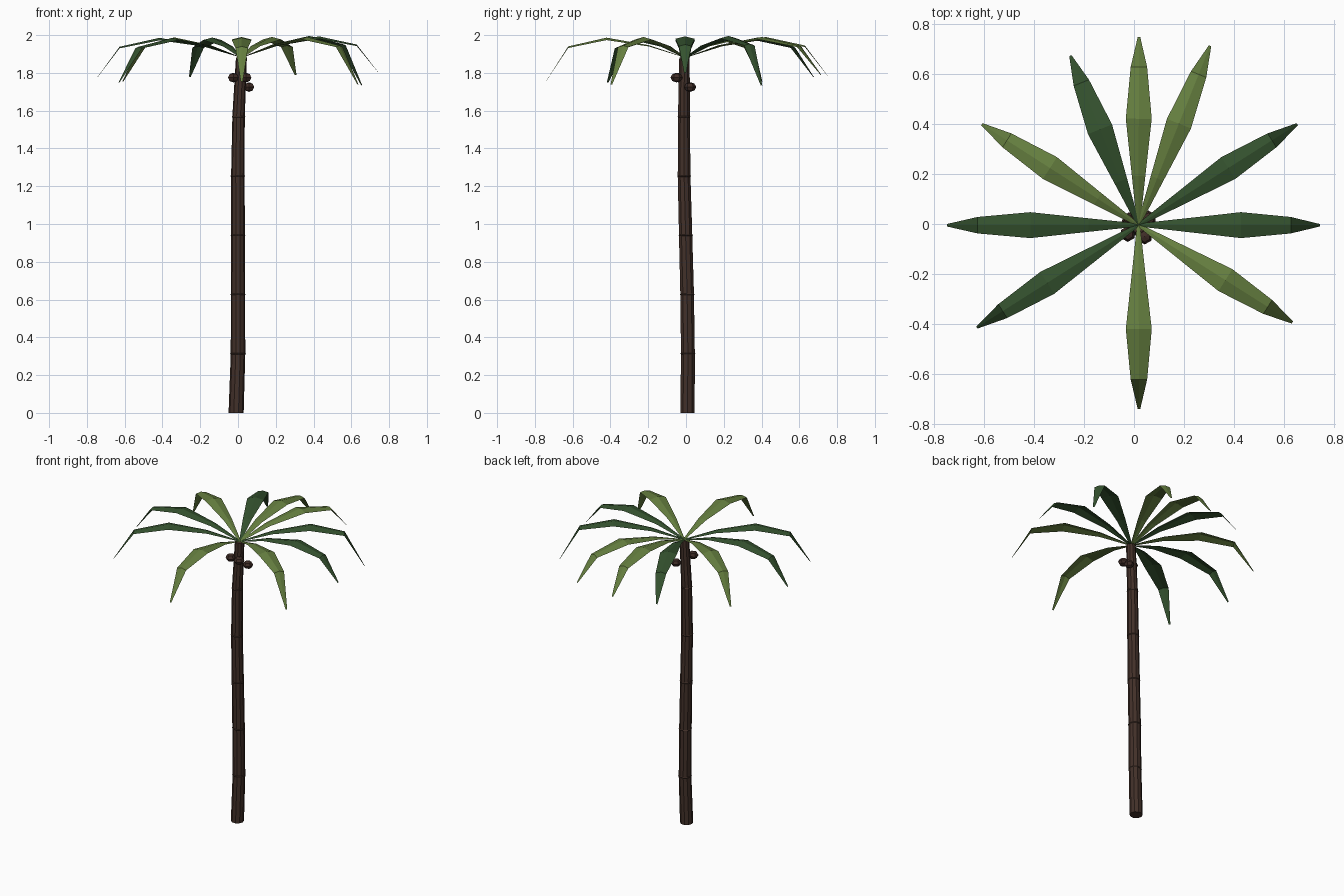
import bpy, bmesh
from math import cos, sin, tau
from mathutils import Vector

if "Cube" in bpy.data.objects:
    bpy.data.objects.remove(bpy.data.objects["Cube"])


def material(name, rgb):
    m = bpy.data.materials.new(name)
    m.diffuse_color = (*rgb, 1)
    m.use_nodes = True
    m.node_tree.nodes["Principled BSDF"].inputs["Base Color"].default_value = m.diffuse_color
    return m


BARK = material("bark", (0.055, 0.03, 0.022))
NUT = material("nut", (0.05, 0.026, 0.02))
LIGHT = material("light_leaf", (0.13, 0.21, 0.05))
DARK = material("dark_leaf", (0.035, 0.085, 0.028))


def finish(bm, name, mat):
    bmesh.ops.recalc_face_normals(bm, faces=bm.faces)
    me = bpy.data.meshes.new(name)
    bm.to_mesh(me)
    bm.free()
    me.materials.append(mat)
    ob = bpy.data.objects.new(name, me)
    bpy.context.collection.objects.link(ob)
    return ob


# Trunk: six stacked, gently leaning segments with a small lip at each joint
centres = [(-0.01, 0.008), (0.0, 0.01), (0.0, 0.006), (0.0, -0.002),
           (-0.001, -0.01), (0.003, -0.011), (0.018, -0.008)]
radii = [0.040, 0.0395, 0.039, 0.038, 0.0365, 0.034, 0.029]
STEP, SIDES = 0.3135, 10
bm = bmesh.new()
rings = []
for i, ((x, y), r) in enumerate(zip(centres, radii)):
    levels = [(0, r)] if i in (0, 6) else [(-0.004, r - 0.001), (0, r + 0.002), (0.004, r - 0.001)]
    for dz, rr in levels:
        rings.append([bm.verts.new((x + rr * cos(tau * k / SIDES), y + rr * sin(tau * k / SIDES),
                                    i * STEP + dz)) for k in range(SIDES)])
for a, b in zip(rings, rings[1:]):
    for k in range(SIDES):
        j = (k + 1) % SIDES
        bm.faces.new((a[k], a[j], b[j], b[k]))
bm.faces.new(rings[0])
bm.faces.new(rings[-1])
finish(bm, "trunk", BARK)

# Fronds: ridged leaves, (fraction of reach, height, half width) at each station
HUB = Vector((0.018, -0.004, 0))
profile = [(0.0, 1.882, 0.006), (0.26, 1.948, 0.027), (0.565, 1.99, 0.052),
           (0.84, 1.945, 0.033), (1.0, None, 0.005)]
tips = [(0.745, -0.005, 1.80, 0.006, DARK), (0.655, 0.40, 1.735, 0.01, DARK),
        (0.305, 0.715, 1.79, 0.0, LIGHT), (0.02, 0.75, 1.785, 0.0, LIGHT),
        (-0.255, 0.675, 1.78, -0.005, DARK), (-0.61, 0.40, 1.755, -0.004, LIGHT),
        (-0.75, -0.005, 1.77, -0.008, DARK), (-0.63, -0.415, 1.75, -0.008, DARK),
        (0.02, -0.742, 1.755, -0.006, LIGHT), (0.635, -0.395, 1.74, 0.0, LIGHT)]
for n, (tx, ty, tz, lift, mat) in enumerate(tips):
    reach = Vector((tx, ty, 0)) - HUB
    side = Vector((-reach.y, reach.x, 0)).normalized()
    bm = bmesh.new()
    rows = []
    for t, z, w in profile:
        height = tz if z is None else z + lift * t
        mid = HUB + reach * t + Vector((0, 0, height))
        drop = Vector((0, 0, -0.25 * w))
        rows.append([bm.verts.new(p) for p in (mid - side * w + drop, mid, mid + side * w + drop)])
    for a, b in zip(rows, rows[1:]):
        for k in (0, 1):
            bm.faces.new((a[k], b[k], b[k + 1], a[k + 1]))
    finish(bm, f"frond_{n + 1}", mat)

# Coconuts clustered under the crown
for n, (x, y, z) in enumerate([(-0.025, -0.04, 1.775), (0.043, -0.05, 1.775), (0.058, 0.022, 1.725)]):
    bm = bmesh.new()
    bmesh.ops.create_uvsphere(bm, u_segments=6, v_segments=4, radius=0.032)
    bmesh.ops.scale(bm, vec=(1, 1, 0.8), verts=bm.verts)
    bmesh.ops.translate(bm, vec=(x, y, z), verts=bm.verts)
    finish(bm, f"coconut_{n + 1}", NUT)
